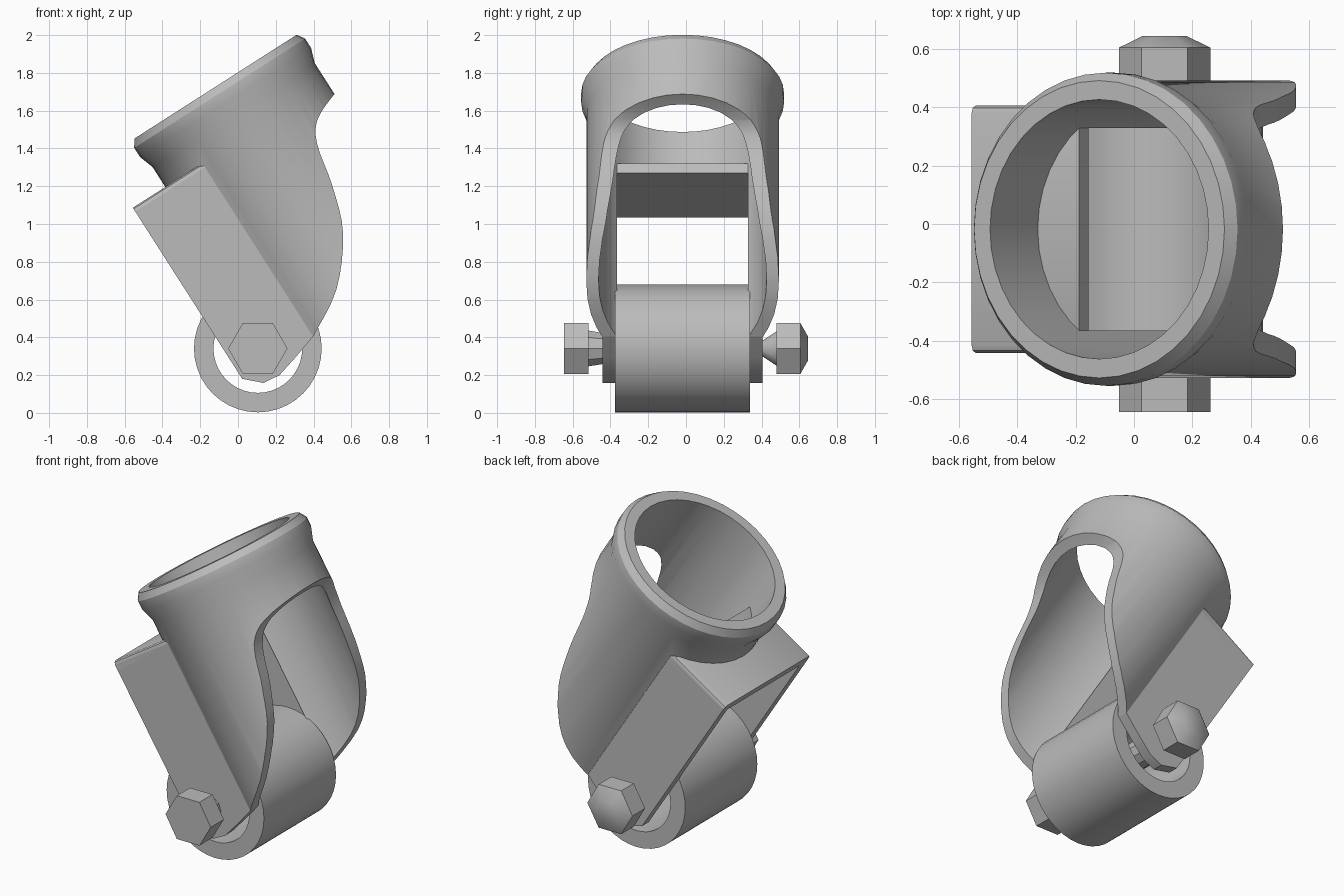
import bpy, bmesh, math
from mathutils import Matrix, Vector

cube = bpy.data.objects.get("Cube")
if cube:
    bpy.data.objects.remove(cube)

TILT = Matrix.Rotation(-math.radians(32.6), 4, 'Y')   # sleeve lean
MID = -0.018                                          # sleeve centre in y
AXLE = Vector((0.105, 0, 0.341))

steel = bpy.data.materials.new("grey_steel")
steel.use_nodes = True
COLOUR = (0.5, 0.5, 0.5, 1)
steel.diffuse_color = COLOUR
steel.node_tree.nodes["Principled BSDF"].inputs["Base Color"].default_value = COLOUR


def make(name, bm, matrix=None, smooth=True):
    bmesh.ops.recalc_face_normals(bm, faces=bm.faces)
    if matrix:
        bm.transform(matrix)
    mesh = bpy.data.meshes.new(name)
    bm.to_mesh(mesh)
    bm.free()
    ob = bpy.data.objects.new(name, mesh)
    bpy.context.collection.objects.link(ob)
    mesh.materials.append(steel)
    if smooth:
        shade(ob)
    return ob


def select(ob):
    bpy.ops.object.select_all(action='DESELECT')
    ob.select_set(True)
    bpy.context.view_layer.objects.active = ob


def shade(ob):
    select(ob)
    bpy.ops.object.shade_smooth_by_angle(angle=math.radians(30))


def prism(points, y0, y1):
    """Extrude an x-z outline along y."""
    bm = bmesh.new()
    face = bm.faces.new([bm.verts.new((x, y0, z)) for x, z in points])
    ext = bmesh.ops.extrude_face_region(bm, geom=[face])
    verts = [v for v in ext["geom"] if isinstance(v, bmesh.types.BMVert)]
    bmesh.ops.translate(bm, verts=verts, vec=(0, y1 - y0, 0))
    return bm


def lathe(profile, sides, closed, phase=0.0):
    """Spin (radius, height) points about z; closed profiles make rings."""
    bm = bmesh.new()
    rings = []
    for r, h in profile:
        angles = [phase + 2 * math.pi * i / sides for i in range(sides)]
        rings.append([bm.verts.new((r * math.cos(a), r * math.sin(a), h)) for a in angles])
    pairs = list(zip(rings, rings[1:]))
    if closed:
        pairs.append((rings[-1], rings[0]))
    else:
        bm.faces.new(rings[0])
        bm.faces.new(rings[-1])
    for a, b in pairs:
        for i in range(sides):
            j = (i + 1) % sides
            bm.faces.new((a[i], a[j], b[j], b[i]))
    return bm


def spline(pts, steps=4):
    """Smooth curve through the points."""
    out = []
    ext = [pts[0]] + pts + [pts[-1]]
    for a, b, c, d in zip(ext, ext[1:], ext[2:], ext[3:]):
        a, b, c, d = map(Vector, (a, b, c, d))
        for k in range(steps):
            t = k / steps
            p = b + (c - a) * (t / 2) + (2 * a - 5 * b + 4 * c - d) * (t * t / 2) \
                + (3 * b - a - 3 * c + d) * (t ** 3 / 2)
            out.append(tuple(p))
    return out + [pts[-1]]


# Lipped sleeve, trimmed to a scooped outline
ring = [(0.445, 0), (0.51, 0), (0.51, 1.34), (0.537, 1.42),
        (0.537, 1.478), (0.51, 1.519), (0.445, 1.519)]
sleeve = make("sleeve", lathe(ring, 40, True),
              Matrix.Translation((0.83, MID, 0)), smooth=False)
scoop = spline([(0.553, 0.127), (0.789, 0.268), (0.98, 0.5), (1.068, 0.742),
                (1.119, 0.971), (1.19, 1.08), (1.331, 1.144), (1.45, 1.17)])
keep = scoop + [(1.45, 1.7), (0.1, 1.7), (0.1, 1.2), (0.553, 1.2)]
cutter = make("sleeve_cutter", prism(keep, -1, 1), smooth=False)
cutter.hide_render = True
mod = sleeve.modifiers.new("trim", 'BOOLEAN')
mod.operation = 'INTERSECT'
mod.solver = 'EXACT'
mod.object = cutter
select(sleeve)
bpy.ops.object.modifier_apply(modifier=mod.name)
bpy.data.objects.remove(cutter)
sleeve.data.transform(TILT)
shade(sleeve)

# Fork: two side plates and a top plate, with the outer top edges rounded
side = [(0.116, 1.19), (0.553, 1.19), (0.553, 0.127), (0.42, 0.085),
        (0.293, 0.05), (0.2, 0.06), (0.116, 0.14)]
for name, s in (("right_fork_plate", -1), ("left_fork_plate", 1)):
    y0, y1 = sorted((MID + s * 0.357, MID + s * 0.424))
    make(name, prism(side, y0, y1), TILT)
bm = prism([(0.116, 1.154), (0.553, 1.154), (0.553, 1.215), (0.116, 1.215)],
           MID - 0.424, MID + 0.424)
edges = [e for e in bm.edges if all(v.co.z > 1.2 for v in e.verts)
         and abs(e.verts[0].co.y - e.verts[1].co.y) < 0.01]
bmesh.ops.bevel(bm, geom=edges, offset=0.025, segments=2, affect='EDGES', profile=0.5)
make("top_plate", bm, TILT)

# Hollow roller and axle hardware, spun about z then laid along y
LAY = Matrix.Translation(AXLE) @ Matrix.Rotation(-math.pi / 2, 4, 'X')
roller = [(0.338, -0.375), (0.338, 0.34), (0.235, 0.34), (0.235, -0.375)]
make("roller", lathe(roller, 40, True), LAY)
make("axle", lathe([(0.1, -0.52), (0.085, -0.43), (0.085, 0.34), (0.04, 0.4), (0.1, 0.485)],
                   10, False), LAY)
make("bolt_head", lathe([(0.157, -0.645), (0.157, -0.515)], 6, False), LAY)
make("nut", lathe([(0.157, 0.48), (0.157, 0.605), (0.075, 0.645)], 6, False), LAY)
